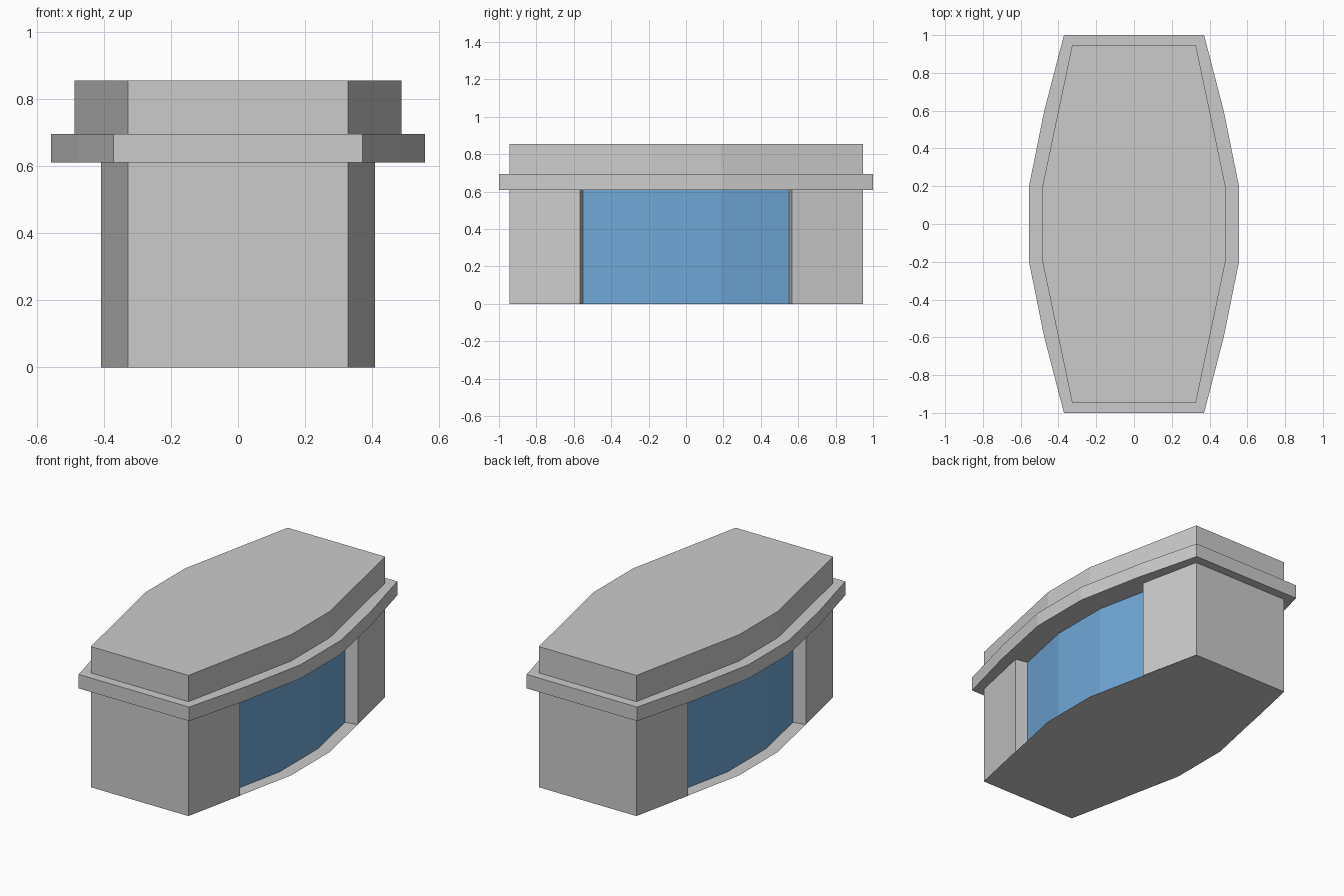
import bpy

if "Cube" in bpy.data.objects:
    bpy.data.objects.remove(bpy.data.objects["Cube"])


def add_mesh(name, verts, faces, mat=None):
    mesh = bpy.data.meshes.new(name)
    mesh.from_pydata(verts, [], faces)
    mesh.update()
    obj = bpy.data.objects.new(name, mesh)
    bpy.context.collection.objects.link(obj)
    if mat:
        mesh.materials.append(mat)
    return obj


def prism(name, outline, z0, z1):
    """Closed solid from a counter-clockwise outline."""
    n = len(outline)
    verts = [(x, y, z) for z in (z0, z1) for x, y in outline]
    faces = [(i, (i + 1) % n, n + (i + 1) % n, n + i) for i in range(n)]
    faces += [tuple(reversed(range(n))), tuple(range(n, 2 * n))]
    return add_mesh(name, verts, faces)


def wall(name, path, z0, z1, mat=None):
    """Open vertical strip along a path, facing right of travel."""
    n = len(path)
    verts = [(x, y, z) for z in (z0, z1) for x, y in path]
    faces = [(i, i + 1, n + i + 1, n + i) for i in range(n - 1)]
    return add_mesh(name, verts, faces, mat)


def full_outline(quarter):
    """Mirror a front-right quarter into a full counter-clockwise outline."""
    right = quarter + [(x, -y) for x, y in reversed(quarter)]
    return right + [(-x, -y) for x, y in right]


def turned(path):
    return [(-x, -y) for x, y in path]


BODY_TOP, RIM_TOP, CAP_TOP = 0.61, 0.695, 0.855
body = full_outline([(0.328, -0.945), (0.487, -0.187)])
rim = full_outline([(0.371, -1.0), (0.475, -0.6), (0.557, -0.194)])

glass = bpy.data.materials.new("blue_glass")
glass.diffuse_color = (0.16, 0.39, 0.68, 1)
glass.use_nodes = True
glass.node_tree.nodes["Principled BSDF"].inputs["Base Color"].default_value = glass.diffuse_color

# Floor sheet, roof rim and raised roof cap
add_mesh("floor", [(x, y, 0) for x, y in body], [tuple(range(len(body)))])
prism("roof_rim", rim, BODY_TOP, RIM_TOP)
prism("roof_cap", body, RIM_TOP, CAP_TOP)

# End walls with window jambs
half = [(0.328, -0.945), (0.409, -0.567), (0.333, -0.55)]
end_path = [(-x, y) for x, y in reversed(half)] + half
wall("front_wall", end_path, 0, BODY_TOP)
wall("back_wall", turned(end_path), 0, BODY_TOP)

# Recessed bowed windows
pane = [(0.333, -0.55), (0.409, -0.185), (0.409, 0.185), (0.333, 0.55)]
wall("right_window", pane, 0, BODY_TOP, glass)
wall("left_window", turned(pane), 0, BODY_TOP, glass)
